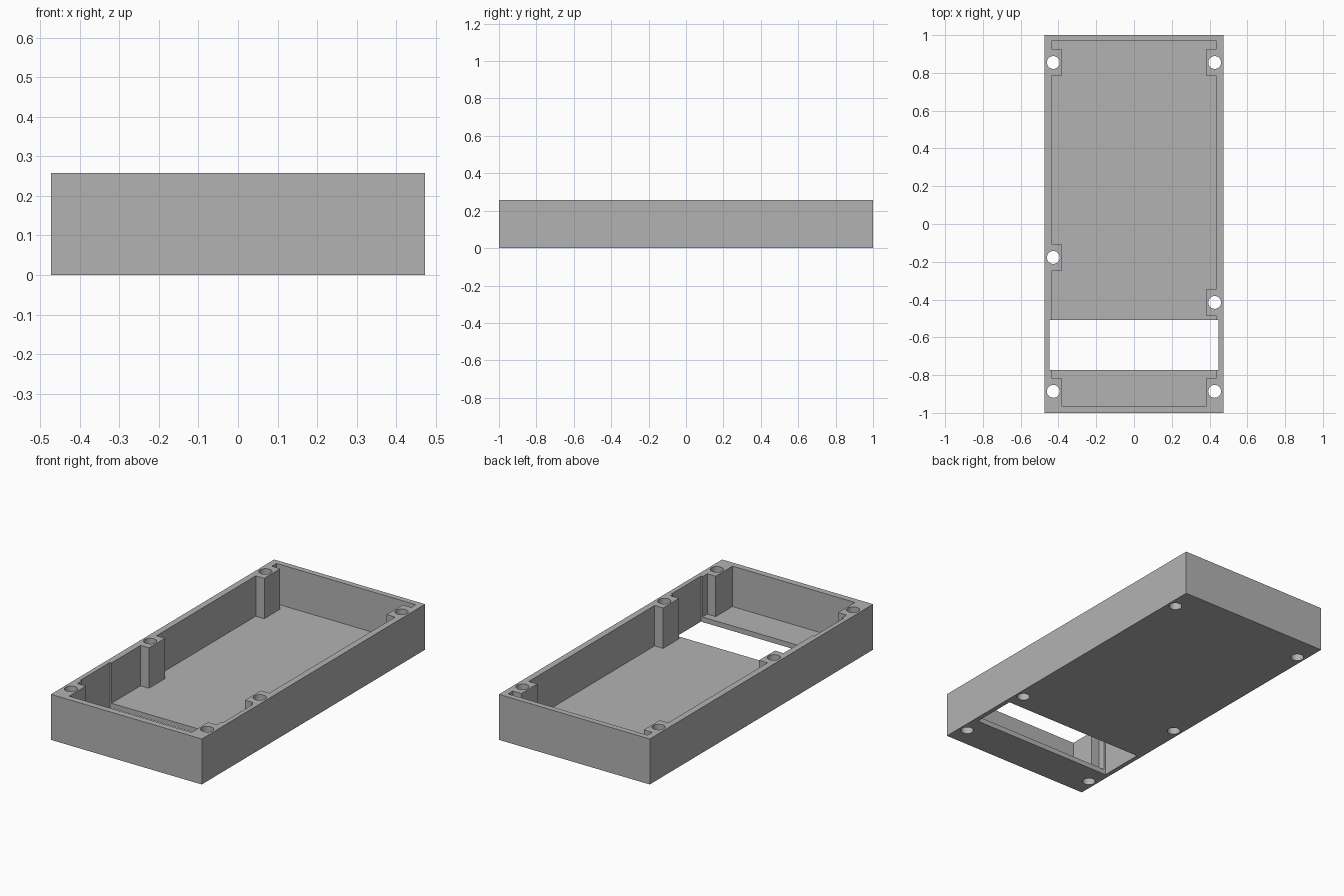
import bpy
import bmesh
from mathutils import Matrix, Vector

if "Cube" in bpy.data.objects:
    bpy.data.objects.remove(bpy.data.objects["Cube"], do_unlink=True)

# Main sizes
HALF_W, HALF_L, HEIGHT, FLOOR = 0.473, 1.0, 0.258, 0.029
CAVITY_X, CAVITY_FRONT, CAVITY_BACK = 0.437, -0.964, 0.968
POST_X, POST_HALF = 0.384, 0.0715
HOLE_X, HOLE_R = 0.427, 0.034
LEFT_POSTS = [-0.886, -0.415, 0.855]    # +x side
RIGHT_POSTS = [-0.886, -0.177, 0.855]   # -x side

grey = bpy.data.materials.new("plain grey")
grey.use_nodes = True
grey.diffuse_color = (0.45, 0.45, 0.45, 1)
grey.node_tree.nodes["Principled BSDF"].inputs["Base Color"].default_value = grey.diffuse_color


def make_object(name, bm):
    bmesh.ops.recalc_face_normals(bm, faces=bm.faces[:])
    mesh = bpy.data.meshes.new(name)
    bm.to_mesh(mesh)
    bm.free()
    mesh.materials.append(grey)
    obj = bpy.data.objects.new(name, mesh)
    bpy.context.collection.objects.link(obj)
    return obj


def prism(name, outline, z0, z1):
    """Extrude a flat outline from z0 up to z1."""
    bm = bmesh.new()
    face = bm.faces.new([bm.verts.new((x, y, z0)) for x, y in outline])
    grown = bmesh.ops.extrude_face_region(bm, geom=[face])["geom"]
    top = [v for v in grown if isinstance(v, bmesh.types.BMVert)]
    bmesh.ops.translate(bm, verts=top, vec=Vector((0, 0, z1 - z0)))
    return make_object(name, bm)


def rectangle(x, y0, y1):
    return [(-x, y0), (x, y0), (x, y1), (-x, y1)]


def side_outline(side, posts):
    """Cavity edge along one long wall, front to back, stepping round the posts."""
    wall, inner = side * CAVITY_X, side * POST_X
    points = []
    for y in posts:
        if y == posts[0]:
            points.append((inner, CAVITY_FRONT))   # front posts merge with the end wall
        else:
            points += [(wall, y - POST_HALF), (inner, y - POST_HALF)]
        points += [(inner, y + POST_HALF), (wall, y + POST_HALF)]
    return points + [(wall, CAVITY_BACK)]


def cut(target, cutter):
    cutter.hide_render = True
    mod = target.modifiers.new("cut", 'BOOLEAN')
    mod.operation, mod.solver, mod.object = 'DIFFERENCE', 'EXACT', cutter
    bpy.context.view_layer.objects.active = target
    bpy.ops.object.modifier_apply(modifier=mod.name)
    bpy.data.objects.remove(cutter, do_unlink=True)


# Solid block, then the hollow with its screw posts left standing
tray = prism("enclosure_tray", rectangle(HALF_W, -HALF_L, HALF_L), 0, HEIGHT)
outline = side_outline(1, LEFT_POSTS) + side_outline(-1, RIGHT_POSTS)[::-1]
cut(tray, prism("cavity_cutter", outline, FLOOR, HEIGHT + 0.1))

# Window through the floor, recessed into both side walls
cut(tray, prism("window_cutter", rectangle(0.447, -0.772, -0.508), -0.1, HEIGHT + 0.1))

# Screw holes through the posts
bm = bmesh.new()
for side, posts in ((1, LEFT_POSTS), (-1, RIGHT_POSTS)):
    for y in posts:
        bmesh.ops.create_cone(bm, cap_ends=True, segments=40, radius1=HOLE_R, radius2=HOLE_R,
                              depth=1, matrix=Matrix.Translation((side * HOLE_X, y, 0.1)))
cut(tray, make_object("hole_cutter", bm))

# Smooth hole walls, sharp edges elsewhere
bpy.ops.object.select_all(action='DESELECT')
tray.select_set(True)
bpy.context.view_layer.objects.active = tray
bpy.ops.object.shade_smooth_by_angle(angle=0.5)
